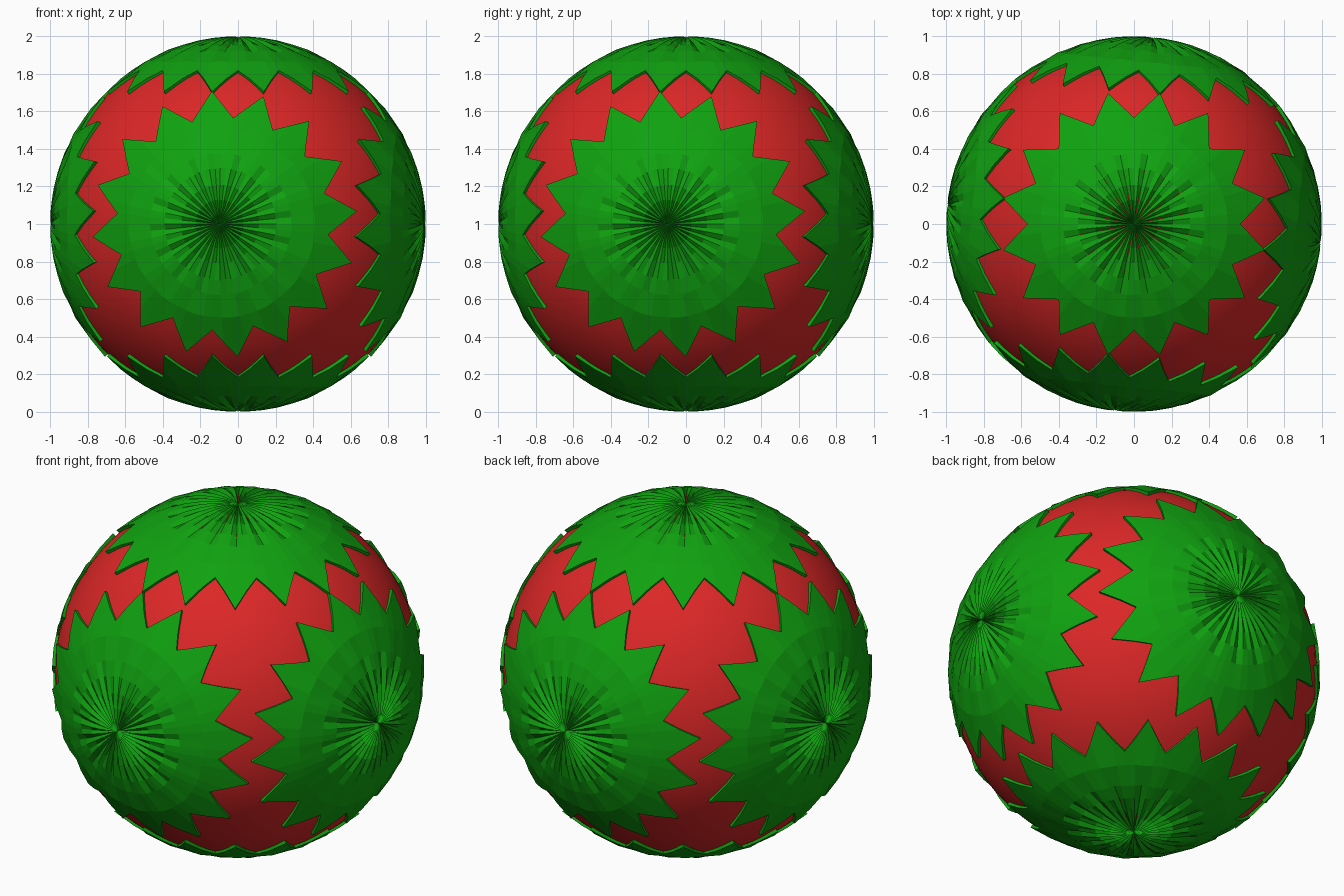
import bpy, bmesh, math
from mathutils import Matrix, Vector

old = bpy.data.objects.get("Cube")
if old:
    bpy.data.objects.remove(old, do_unlink=True)


def make_material(name, rgb):
    mat = bpy.data.materials.new(name)
    mat.use_nodes = True
    mat.diffuse_color = (*rgb, 1)
    mat.node_tree.nodes["Principled BSDF"].inputs["Base Color"].default_value = (*rgb, 1)
    return mat


red = make_material("red", (0.72, 0.02, 0.02))
green = make_material("green", (0.005, 0.36, 0.005))
CENTRE = Vector((0, 0, 1))
PETALS = 16
COLUMNS = PETALS * 4

# Each ring: distance from the axis, then height in the notch, flank and tip columns
RINGS = [
    (0.05, 0.984, 0.999, 0.976),
    (0.13, 0.984, 0.999, 0.976),
    (0.21, 0.988, 0.999, 0.982),
    (0.30, 0.996, 0.998, 0.979),
    (0.38, 0.999, 0.995, 0.988),
    (0.50, 0.994, 0.996, 1.000),
]
RIM = (0.57, 0.63, 0.71)
RIM_HEIGHT = (0.994, 0.996, 1.0)


def add_flower(name, rotation, floor):
    """Pleated, pointed rosette wrapped on the ball; floor limits groove depth."""
    bm = bmesh.new()

    def ring(profile):
        verts = []
        for j in range(COLUMNS):
            kind = (0, 1, 2, 1)[j % 4]
            r, height = profile(kind)
            a = 2 * math.pi * j / COLUMNS
            verts.append(bm.verts.new(
                Vector((r * math.cos(a), r * math.sin(a), math.sqrt(1 - r * r))) * height))
        return verts

    rows = [ring(lambda k, row=row: (row[0], max(row[k + 1], floor))) for row in RINGS]
    rows.append(ring(lambda k: (RIM[k], RIM_HEIGHT[k])))
    rows.append(ring(lambda k: (RIM[k], 0.972)))   # thin edge down into the ball
    hub = bm.verts.new((0, 0, 0.99))
    for j in range(COLUMNS):
        n = (j + 1) % COLUMNS
        bm.faces.new((hub, rows[0][j], rows[0][n]))
        for inner, outer in zip(rows, rows[1:]):
            bm.faces.new((inner[j], outer[j], outer[n], inner[n]))
    bm.normal_update()
    mesh = bpy.data.meshes.new(name)
    bm.to_mesh(mesh)
    bm.free()
    mesh.materials.append(green)
    obj = bpy.data.objects.new(name, mesh)
    obj.matrix_world = Matrix.Translation(CENTRE) @ rotation
    bpy.context.collection.objects.link(obj)


# Smooth ball
bpy.ops.mesh.primitive_uv_sphere_add(segments=96, ring_count=48, radius=0.98, location=CENTRE)
ball = bpy.context.object
ball.name = "ball"
ball.data.materials.append(red)
bpy.ops.object.shade_smooth()

# Flowers at the poles
add_flower("top_flower", Matrix.Identity(4), 0.976)
add_flower("bottom_flower", Matrix.Rotation(math.pi, 4, "X"), 0.976)

# Four flowers round the middle, all turned slightly
for i, side in enumerate(("front", "left", "back", "right")):
    turn = Matrix.Rotation(math.radians(-5.7 + 90 * i), 4, "Z")
    tip_over = Matrix.Rotation(math.pi / 2, 4, "X")
    spin = Matrix.Rotation(math.radians(-5.7), 4, "Z")
    add_flower(side + "_flower", turn @ tip_over @ spin, 0.983)
